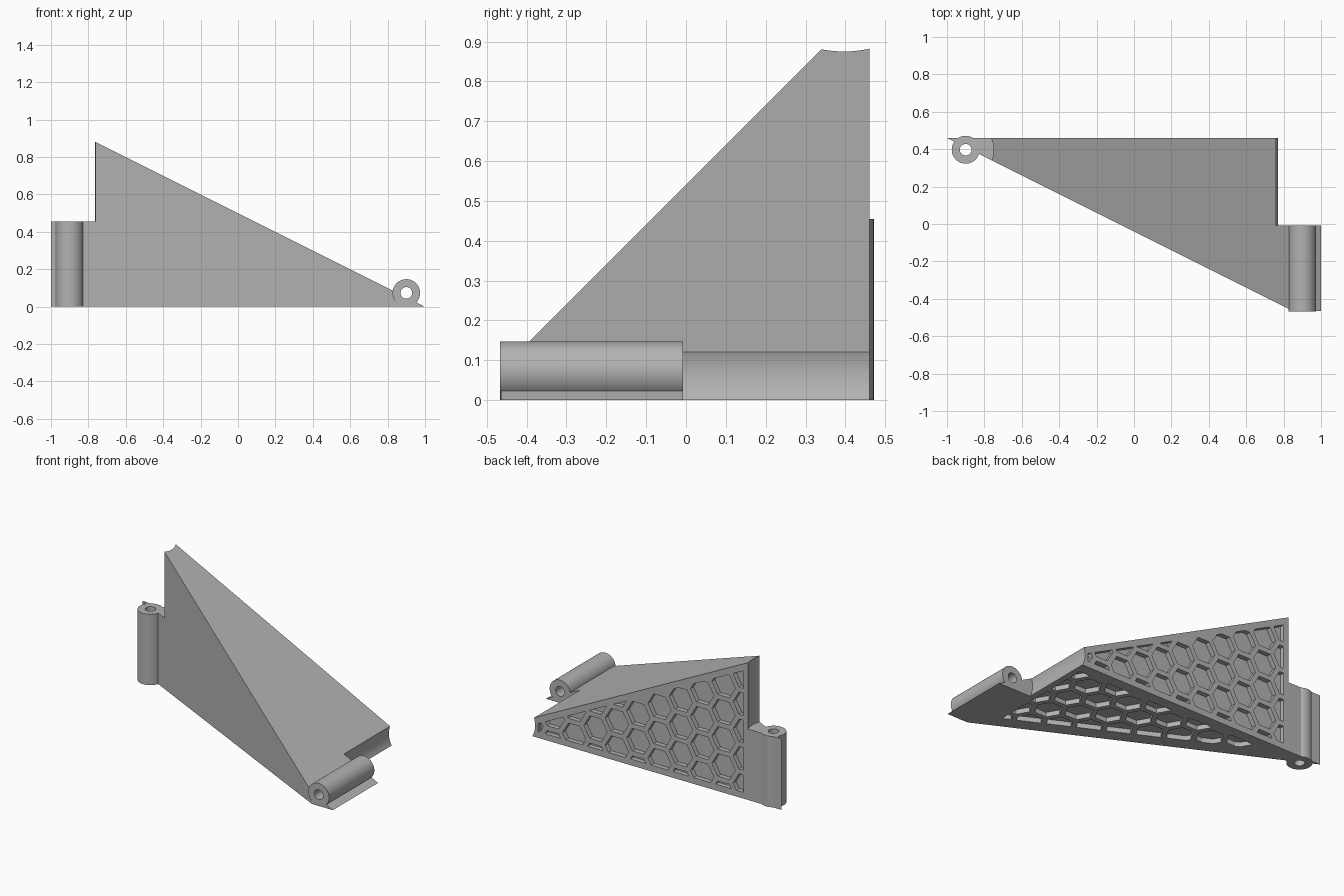
import bpy, bmesh, math
from mathutils import Matrix, Vector

cube = bpy.data.objects.get("Cube")
if cube:
    bpy.data.objects.remove(cube, do_unlink=True)

grey = bpy.data.materials.new("plain grey")
grey.use_nodes = True
colour = (0.45, 0.45, 0.45, 1)
grey.diffuse_color = colour
grey.node_tree.nodes["Principled BSDF"].inputs["Base Color"].default_value = colour

BACK, FRONT = 0.46, -0.465
UPRIGHT = Vector((-0.9, 0.397, 0))      # axis of the standing hinge
FLAT = Vector((0.9, 0, 0.0735))         # axis of the lying hinge
STEP_Z, STEP_Y = 0.455, -0.007          # where each hinge barrel stops
BARREL, HOLE, CLEARANCE = 0.0745, 0.031, 0.15


def make_object(name, bm):
    bmesh.ops.recalc_face_normals(bm, faces=bm.faces)
    mesh = bpy.data.meshes.new(name)
    bm.to_mesh(mesh)
    bm.free()
    mesh.materials.append(grey)
    obj = bpy.data.objects.new(name, mesh)
    bpy.context.collection.objects.link(obj)
    return obj


def rod(name, centre, radius, start, end, lying):
    """Cylinder along y when lying, otherwise along z."""
    bm = bmesh.new()
    bmesh.ops.create_cone(bm, cap_ends=True, segments=64, radius1=radius,
                          radius2=radius, depth=end - start)
    middle = (start + end) / 2
    if lying:
        turn = Matrix.Rotation(math.pi / 2, 4, 'X')
        offset = Vector((0, middle, 0))
    else:
        turn = Matrix.Identity(4)
        offset = Vector((0, 0, middle))
    bm.transform(Matrix.Translation(centre + offset) @ turn)
    return make_object(name, bm)


def combine(target, tool, operation):
    mod = target.modifiers.new(tool.name, 'BOOLEAN')
    mod.operation = operation
    mod.solver = 'EXACT'
    mod.object = tool
    tool.hide_render = True
    bpy.context.view_layer.objects.active = target
    bpy.ops.object.modifier_apply(modifier=mod.name)
    bpy.data.objects.remove(tool, do_unlink=True)


def honeycomb(name, to_world, slope_margin, base_margin):
    """Hexagon prisms trimmed to a bordered triangle, drawn in a flat u, v plane."""
    pitch, radius, depth = 0.175, 0.083, 0.03
    column = pitch * math.sqrt(3) / 2
    bm = bmesh.new()
    for i in range(11):
        for j in range(7):
            u = -0.74 + i * column
            v = -0.095 + (j + 0.5 * (i % 2)) * pitch
            corners = [bm.verts.new((u + radius * math.cos(k * math.pi / 3),
                                     v + radius * math.sin(k * math.pi / 3), 0))
                       for k in range(6)]
            bm.faces.new(corners)
    slope = Vector((0.5, 1, 0)).normalized()
    borders = [(Vector((-0.73, 0, 0)), Vector((-1, 0, 0))),
               (Vector((0.73, 0, 0)), Vector((1, 0, 0))),
               (Vector((0, base_margin, 0)), Vector((0, -1, 0))),
               (Vector((0, 0.5, 0)) - slope * slope_margin, slope)]
    for point, outward in borders:
        bmesh.ops.bisect_plane(bm, geom=bm.verts[:] + bm.edges[:] + bm.faces[:],
                               plane_co=point, plane_no=outward, clear_outer=True)
    # drop slivers left by the trimming
    slivers = [f for f in bm.faces if f.calc_area() < 0.001]
    bmesh.ops.delete(bm, geom=slivers, context='FACES')
    for v in bm.verts:
        v.co.z = -0.02
    made = bmesh.ops.extrude_face_region(bm, geom=bm.faces[:])
    for v in made["geom"]:
        if isinstance(v, bmesh.types.BMVert):
            v.co.z = depth
    bm.transform(to_world)
    return make_object(name, bm)


# wedge body: sloping top, slanted front, flat back and base
bm = bmesh.new()
for corner in [(-1, BACK, 0), (-1, BACK, 1), (1, BACK, 0),
               (0.85, FRONT, 0), (1, FRONT, 0), (0.85, FRONT, 0.075)]:
    bm.verts.new(corner)
bmesh.ops.convex_hull(bm, input=bm.verts[:])
bmesh.ops.dissolve_limit(bm, angle_limit=0.01, verts=bm.verts[:], edges=bm.edges[:])
body = make_object("wedge_bracket", bm)

# round clearances for the mating hinge halves
combine(body, rod("upper_clearance", UPRIGHT, CLEARANCE, STEP_Z, 1.2, False), 'DIFFERENCE')
combine(body, rod("rear_clearance", FLAT, CLEARANCE, STEP_Y, 0.7, True), 'DIFFERENCE')

# hexagonal pockets in the back and the base
back_frame = Matrix(((1, 0, 0, 0), (0, 0, -1, BACK), (0, 1, 0, 0), (0, 0, 0, 1)))
base_frame = Matrix(((-1, 0, 0, 0), (0, -1, 0, BACK), (0, 0, 1, 0), (0, 0, 0, 1)))
combine(body, honeycomb("back_pockets", back_frame, 0.04, 0.04), 'DIFFERENCE')
combine(body, honeycomb("base_pockets", base_frame, 0.09, 0.07), 'DIFFERENCE')

# hinge barrels with pin holes
combine(body, rod("standing_barrel", UPRIGHT, BARREL, 0, STEP_Z, False), 'UNION')
combine(body, rod("lying_barrel", FLAT, FLAT.z, -0.467, STEP_Y, True), 'UNION')
combine(body, rod("standing_pin_hole", UPRIGHT, HOLE, -0.1, 0.6, False), 'DIFFERENCE')
combine(body, rod("lying_pin_hole", FLAT, HOLE, -0.6, 0.1, True), 'DIFFERENCE')

bpy.ops.object.select_all(action='DESELECT')
body.select_set(True)
bpy.context.view_layer.objects.active = body
bpy.ops.object.shade_smooth_by_angle(angle=math.radians(20))
